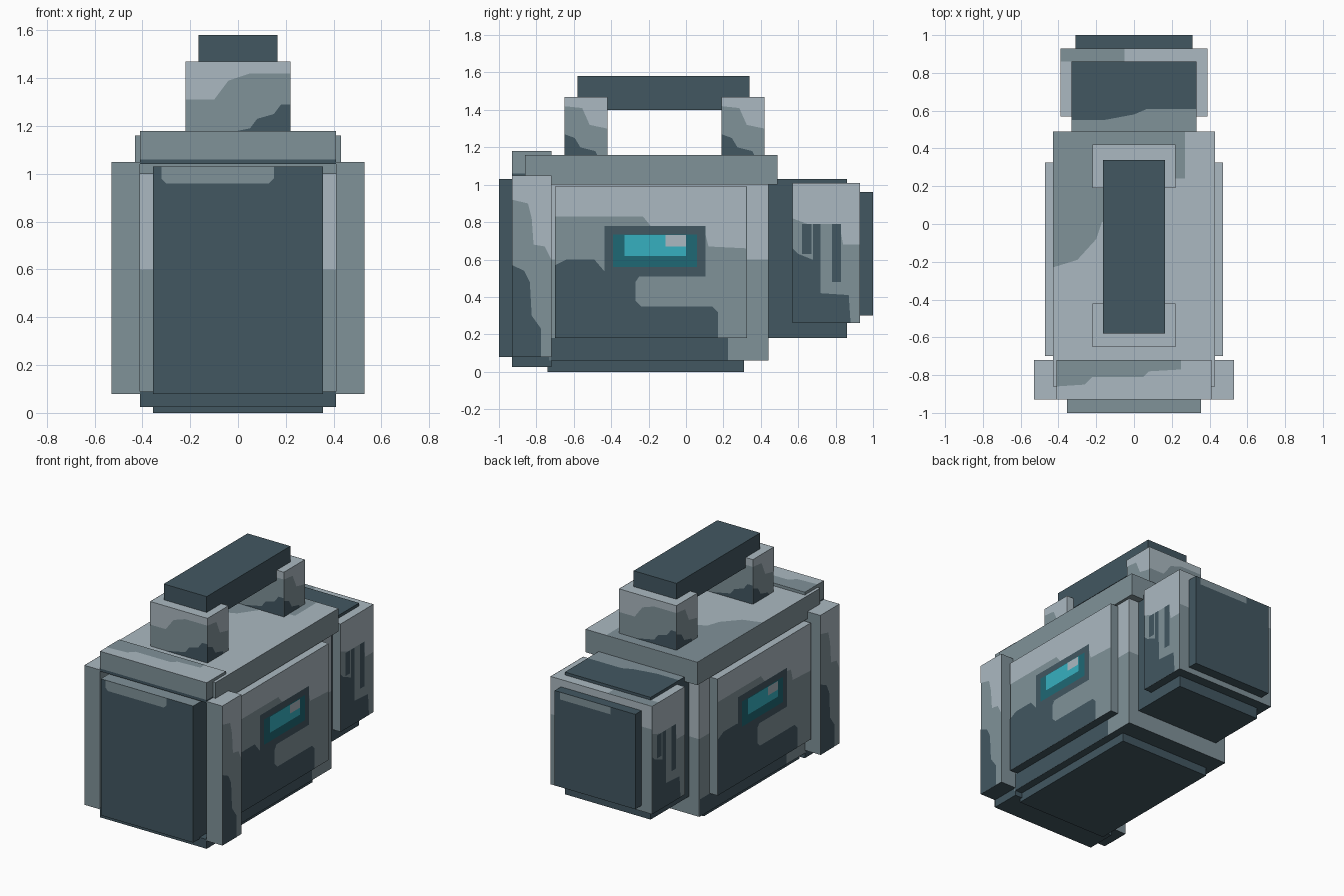
import bpy
import bmesh
from mathutils import Vector

default_cube = bpy.data.objects.get("Cube")
if default_cube:
    bpy.data.objects.remove(default_cube, do_unlink=True)


# Flat colours
def make_material(name, rgb):
    linear = [((c / 255 + 0.055) / 1.055) ** 2.4 for c in rgb] + [1]
    material = bpy.data.materials.new(name)
    material.use_nodes = True
    material.diffuse_color = linear
    shader = material.node_tree.nodes["Principled BSDF"]
    shader.inputs["Base Color"].default_value = linear
    shader.inputs["Roughness"].default_value = 0.9
    return material


light = make_material("light steel", (171, 185, 193))
mid = make_material("mid steel", (128, 146, 153))
dark = make_material("dark steel", (66, 87, 97))
teal = make_material("deep teal", (31, 104, 117))
cyan = make_material("bright cyan", (54, 176, 192))
PALETTE = [light, mid, dark, teal, cyan]


def finish(name, bm):
    mesh = bpy.data.meshes.new(name)
    bm.to_mesh(mesh)
    bm.free()
    for material in PALETTE:
        mesh.materials.append(material)
    obj = bpy.data.objects.new(name, mesh)
    bpy.context.collection.objects.link(obj)
    return obj


def box(name, x, y, z, colour, top=None, bottom=None, bands=()):
    """Box from ranges; each band recolours everything below its height."""
    bm = bmesh.new()
    bmesh.ops.create_cube(bm, size=1)
    for v in bm.verts:
        for axis, (low, high) in enumerate((x, y, z)):
            v.co[axis] = high if v.co[axis] > 0 else low
    for height, _ in bands:
        bmesh.ops.bisect_plane(bm, geom=bm.verts[:] + bm.edges[:] + bm.faces[:],
                               plane_co=(0, 0, height), plane_no=(0, 0, 1))
    bm.normal_update()
    for face in bm.faces:
        paint = colour
        for height, band_colour in bands:
            if face.calc_center_median().z < height:
                paint = band_colour
        if top and face.normal.z > 0.5:
            paint = top
        if bottom and face.normal.z < -0.5:
            paint = bottom
        face.material_index = PALETTE.index(paint)
    return finish(name, bm)


# Outward normal and the direction to the viewer's right, for each face
FACES = {
    "left": (Vector((1, 0, 0)), Vector((0, 1, 0))),
    "right": (Vector((-1, 0, 0)), Vector((0, -1, 0))),
    "front": (Vector((0, -1, 0)), Vector((1, 0, 0))),
    "back": (Vector((0, 1, 0)), Vector((-1, 0, 0))),
    "top": (Vector((0, 0, 1)), Vector((1, 0, 0))),
}


def decal(name, colour, side, plane, centre, points, level=1):
    """Painted plate; points run across the face from its centre, and up it."""
    normal, across = FACES[side]
    up = normal.cross(across)
    base = normal * (plane + 0.0015 * level)
    base += Vector(abs(c) for c in across) * centre
    bm = bmesh.new()
    face = bm.faces.new([bm.verts.new(base + across * u + up * v) for u, v in points])
    face.normal_update()
    if face.normal.dot(normal) < 0:
        face.normal_flip()
    face.material_index = PALETTE.index(colour)
    return finish(side + "_" + name, bm)


def rect(u0, u1, v0, v1):
    return [(u0, v0), (u1, v0), (u1, v1), (u0, v1)]


def sym(half):
    return (-half, half)


# Main body, base and lid
box("base", sym(.355), (-.74, .31), (0, .06), dark)
box("body", sym(.41), (-.73, .44), (.06, 1), light, bottom=dark,
    bands=[(.6, mid)])
box("lid", sym(.43), (-.86, .49), (1, 1.16), mid, top=light)
decal("lid_shade", mid, "top", 1.16, 0, [
    (-.43, -.23), (-.3, -.19), (-.2, -.08), (-.17, .01), (-.05, .06),
    (.05, .2), (.2, .24), (.27, .24), (.27, .49), (-.43, .49)])

# Front frame and its plate
box("front_plate", sym(.355), (-1, -.73), (.08, 1.03), dark, top=mid)
decal("front_plate_glint", mid, "front", 1, 0,
      [(-.32, 1.03), (-.32, .98), (-.3, .96), (.13, .96), (.15, .98), (.15, 1.03)])
box("frame_top", sym(.41), (-.93, -.72), (1.04, 1.18), mid, top=light,
    bands=[(1.06, dark)])
decal("frame_top_shade", mid, "top", 1.18, 0, [
    (-.41, -.86), (-.26, -.85), (-.22, -.81), (.05, -.81), (.08, -.78),
    (.25, -.77), (.25, -.72), (-.41, -.72)])
box("frame_bottom", sym(.41), (-.93, -.72), (.025, .09), dark)

# Rear pack
box("rear_core", sym(.33), (.43, .86), (.18, 1.03), dark)
decal("rear_core_shade", mid, "top", 1.03, 0, [
    (-.33, .49), (.33, .49), (.33, .61), (.07, .61), (0, .58), (-.16, .55), (-.33, .55)])
box("rear_shell", sym(.39), (.57, .93), (.26, 1.01), mid, top=light, bottom=dark,
    bands=[(.8, mid)])
decal("shell_top_shade", mid, "top", 1.01, 0, rect(-.39, -.05, .86, .93))
decal("shell_upper", light, "back", .93, 0, [
    (-.39, 1.01), (-.39, .75), (-.2, .75), (-.1, .85), (.39, .85), (.39, 1.01)])
box("rear_plate", sym(.31), (.9, 1), (.3, .96), dark)
decal("rear_plate_glint", mid, "back", 1, 0, rect(-.27, .12, .91, .96))

# Carrying handle
box("handle_bar", sym(.165), (-.58, .34), (1.4, 1.58), dark)
for name, y0, y1 in (("front", -.65, -.42), ("rear", .19, .42)):
    post = name + "_handle_post"
    box(post, sym(.22), (y0, y1), (1.16, 1.47), mid, top=light)
    for side in ("left", "right"):
        centre = (y0 + y1) / 2
        decal(post + "_upper", light, side, .22, centre, [
            (-.115, 1.47), (-.115, 1.42), (-.02, 1.41), (.02, 1.32),
            (.115, 1.3), (.115, 1.47)])
        decal(post + "_lower", dark, side, .22, centre, [
            (-.115, 1.16), (-.115, 1.27), (-.06, 1.25), (-.03, 1.2),
            (.05, 1.18), (.06, 1.16)])
    for side, plane in (("front", -y0), ("back", y1)):
        decal(post + "_upper", light, side, plane, 0, [
            (-.22, 1.47), (-.22, 1.31), (-.1, 1.31), (-.04, 1.39),
            (.05, 1.42), (.22, 1.42), (.22, 1.47)])
        decal(post + "_lower", dark, side, plane, 0, [
            (-.1, 1.16), (.05, 1.19), (.08, 1.23), (.15, 1.25),
            (.18, 1.29), (.22, 1.29), (.22, 1.16)])

# Parts repeated on both sides
for side, sign in (("left", 1), ("right", -1)):
    def across(inner, outer):
        return tuple(sorted((sign * inner, sign * outer)))

    # Corner pillar
    box(side + "_pillar", across(.41, .53), (-.93, -.72), (.08, 1.05), mid,
        top=light, bottom=dark)
    decal("pillar_upper", light, side, .53, -.825, [
        (-.105, 1.05), (-.105, .92), (-.02, .9), (0, .82), (.01, .68),
        (.07, .67), (.105, .6), (.105, 1.05)])
    decal("pillar_lower", dark, side, .53, -.825, [
        (-.105, .08), (-.105, .57), (-.04, .54), (-.01, .48), (0, .3),
        (.05, .23), (.05, .08)])

    # Body side shade below the panel
    decal("body_foot", dark, side, .41, -.145, rect(-.58, .37, .06, .18))

    # Side panel with its painted wear
    box(side + "_panel", across(.41, .47), (-.7, .325), (.18, .99), mid,
        top=light, bottom=dark)
    decal("panel_upper", light, side, .47, -.19, [
        (-.51, .99), (-.51, .83), (-.04, .83), (0, .78), (.29, .75),
        (.31, .67), (.51, .66), (.51, .99)])
    decal("panel_lower", dark, side, .47, -.19, [
        (-.51, .18), (-.51, .57), (-.45, .6), (-.3, .6), (-.24, .53),
        (-.06, .51), (-.08, .48), (-.08, .38), (-.05, .35),
        (.33, .35), (.36, .32), (.36, .18)])

    # Window
    decal("window_frame", dark, side, .47, -.165, rect(-.27, .27, .51, .78), 2)
    decal("window_rim", teal, side, .47, -.165, rect(-.225, .225, .56, .735), 3)
    decal("window_glass", cyan, side, .47, -.165, rect(-.165, .165, .62, .73), 4)
    decal("window_glint", light, side, .47, -.165, rect(.055, .165, .67, .73), 5)

    # Rear shell wear and drips
    decal("shell_upper", light, side, .39, .75, [
        (-.18, 1.01), (-.18, .82), (-.1, .79), (.07, .79), (.09, .68),
        (.18, .68), (.18, 1.01)])
    decal("shell_lower", dark, side, .39, .75, [
        (-.18, .26), (-.18, .66), (-.15, .63), (-.05, .59), (-.03, .55),
        (-.03, .42), (.12, .41), (.13, .26)])
    decal("shell_drip_short", dark, side, .39, .75, rect(-.13, -.08, .63, .79), 2)
    decal("shell_drip_mid", dark, side, .39, .75, rect(-.07, -.03, .55, .79), 2)
    decal("shell_drip_long", dark, side, .39, .75, rect(.03, .08, .48, .79), 2)
